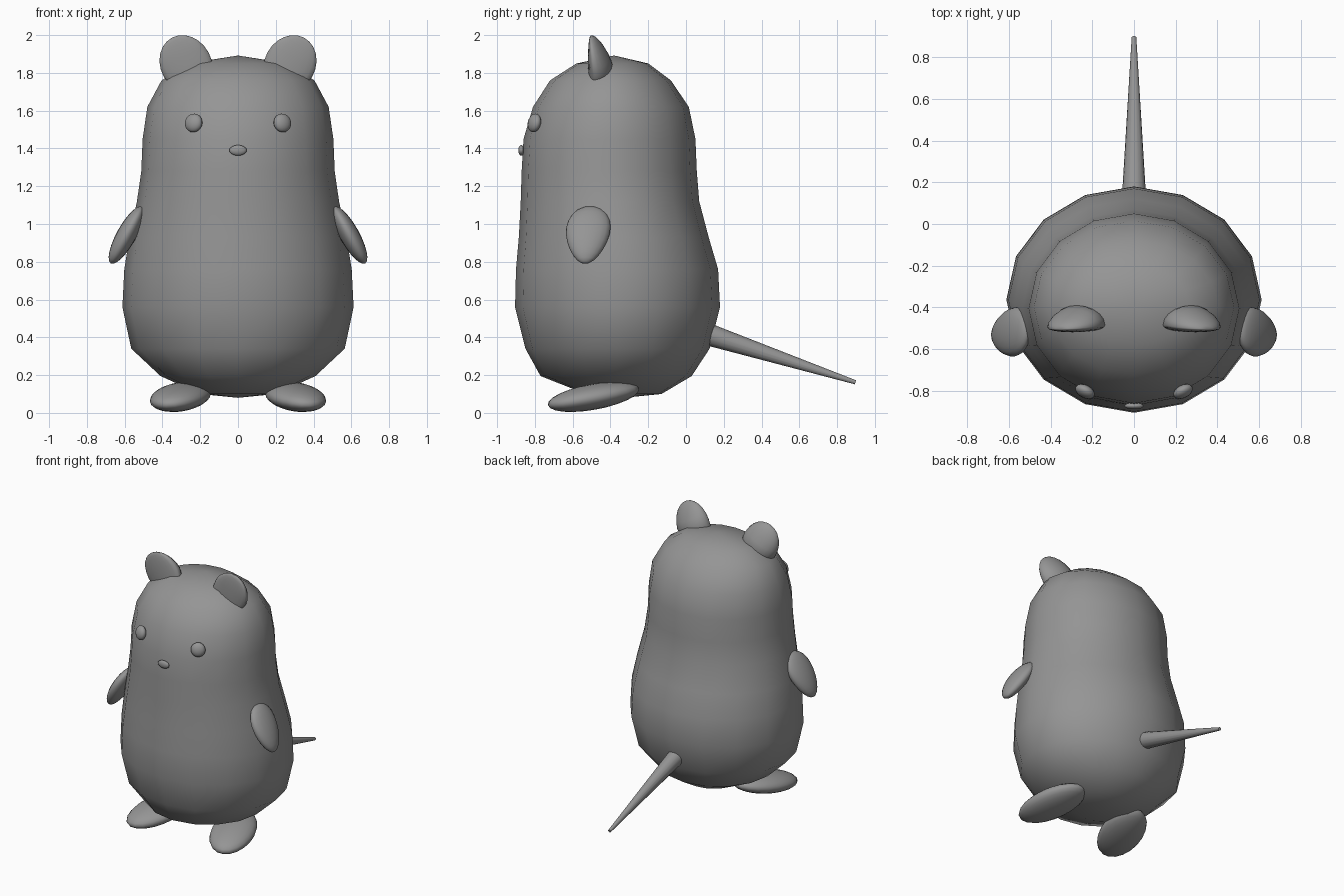
import bpy, bmesh, math
from mathutils import Matrix, Vector

if "Cube" in bpy.data.objects:
    bpy.data.objects.remove(bpy.data.objects["Cube"])

grey = bpy.data.materials.new("plain_grey")
grey.diffuse_color = (0.3, 0.3, 0.3, 1)
grey.use_nodes = True
grey.node_tree.nodes["Principled BSDF"].inputs["Base Color"].default_value = grey.diffuse_color


def finish(name, bm):
    bmesh.ops.recalc_face_normals(bm, faces=bm.faces[:])
    for f in bm.faces:
        f.smooth = True
    me = bpy.data.meshes.new(name)
    bm.to_mesh(me)
    bm.free()
    me.materials.append(grey)
    ob = bpy.data.objects.new(name, me)
    bpy.context.collection.objects.link(ob)
    return ob


def blob(name, loc, size, rot=(0, 0, 0), shape=None, seg=20, rings=12):
    """Ellipsoid, optionally reshaped in unit space, then scaled, turned and placed."""
    bm = bmesh.new()
    bmesh.ops.create_uvsphere(bm, u_segments=seg, v_segments=rings, radius=1)
    if shape:
        for v in bm.verts:
            v.co = shape(v.co.copy())
    turn = Matrix.Identity(4)
    for axis, deg in zip("XYZ", rot):
        turn = Matrix.Rotation(math.radians(deg), 4, axis) @ turn
    bm.transform(Matrix.Translation(loc) @ turn @ Matrix.Diagonal((*size, 1)))
    return finish(name, bm)


def pair(name, loc, size, rot=(0, 0, 0), shape=None, **kw):
    """Right-hand part and its mirror image."""
    right = blob("right_" + name, loc, size, rot, shape, **kw)
    bm = bmesh.new()
    bm.from_mesh(right.data)
    bm.transform(Matrix.Diagonal((-1, 1, 1, 1)))
    finish("left_" + name, bm)


# Body: stacked 16-sided rings (height, half width, front y, back y)
RINGS = [(.10, .20, -.53, -.13), (.195, .41, -.77, .03), (.34, .565, -.85, .125),
         (.56, .612, -.905, .18), (.76, .602, -.90, .17), (.93, .575, -.885, .12),
         (1.12, .535, -.875, .07), (1.28, .512, -.87, .057), (1.45, .505, -.86, .05),
         (1.62, .48, -.81, .015), (1.76, .405, -.72, -.08), (1.85, .265, -.58, -.20)]
bm = bmesh.new()
loops = []
for z, rx, yf, yb in RINGS:
    cy, ry = (yf + yb) / 2, (yb - yf) / 2
    loops.append([bm.verts.new((rx * math.cos(a), cy + ry * math.sin(a), z))
                  for a in (i * math.tau / 16 for i in range(16))])
for lo, hi in zip(loops, loops[1:]):
    for i in range(16):
        j = (i + 1) % 16
        bm.faces.new((lo[i], lo[j], hi[j], hi[i]))
for loop, z, y in ((loops[0], .08, -.33), (loops[-1], 1.892, -.38)):
    pole = bm.verts.new((0, y, z))
    for i in range(16):
        bm.faces.new((loop[i], loop[(i + 1) % 16], pole))
finish("body", bm)


# Ears: flat in front, full behind, leaning forward at the tip
def ear_shape(c):
    y = c.y * (.35 if c.y < 0 else 1.0)
    y *= 1 - .35 * max(c.z, 0)
    return Vector((c.x, y - .2 * max(c.z, 0), c.z))


pair("ear", (.275, -.485, 1.845), (.135, .095, .16), (0, 28, 0), ear_shape)


# Arms: flattened paddles, narrower at the hand
def arm_shape(c):
    return Vector((c.x, c.y * (1 + .22 * c.z) + .12 * c.z, c.z))


pair("arm", (.59, -.52, .942), (.052, .115, .172), (0, -29, 0), arm_shape)

# Feet: long ovals, toes low and splayed outward
pair("foot", (.305, -.49, .085), (.15, .255, .068), (10, 0, 18))

# Face
pair("eye", (.235, -.803, 1.535), (.05, .03, .05), (-12, 0, 27), seg=16, rings=10)
blob("nose", (0, -.872, 1.39), (.046, .016, .028), seg=16, rings=10)

# Tail: thin tapering cone pointing back and down
start, end = Vector((0, .06, .434)), Vector((0, .897, .162))
bm = bmesh.new()
bmesh.ops.create_cone(bm, cap_ends=True, segments=16, radius1=.062, radius2=.011,
                      depth=(end - start).length)
bm.transform(Matrix.Translation((start + end) / 2)
             @ (end - start).to_track_quat("Z", "Y").to_matrix().to_4x4())
tail = finish("tail", bm)
for p in tail.data.polygons:
    p.use_smooth = len(p.vertices) == 4
